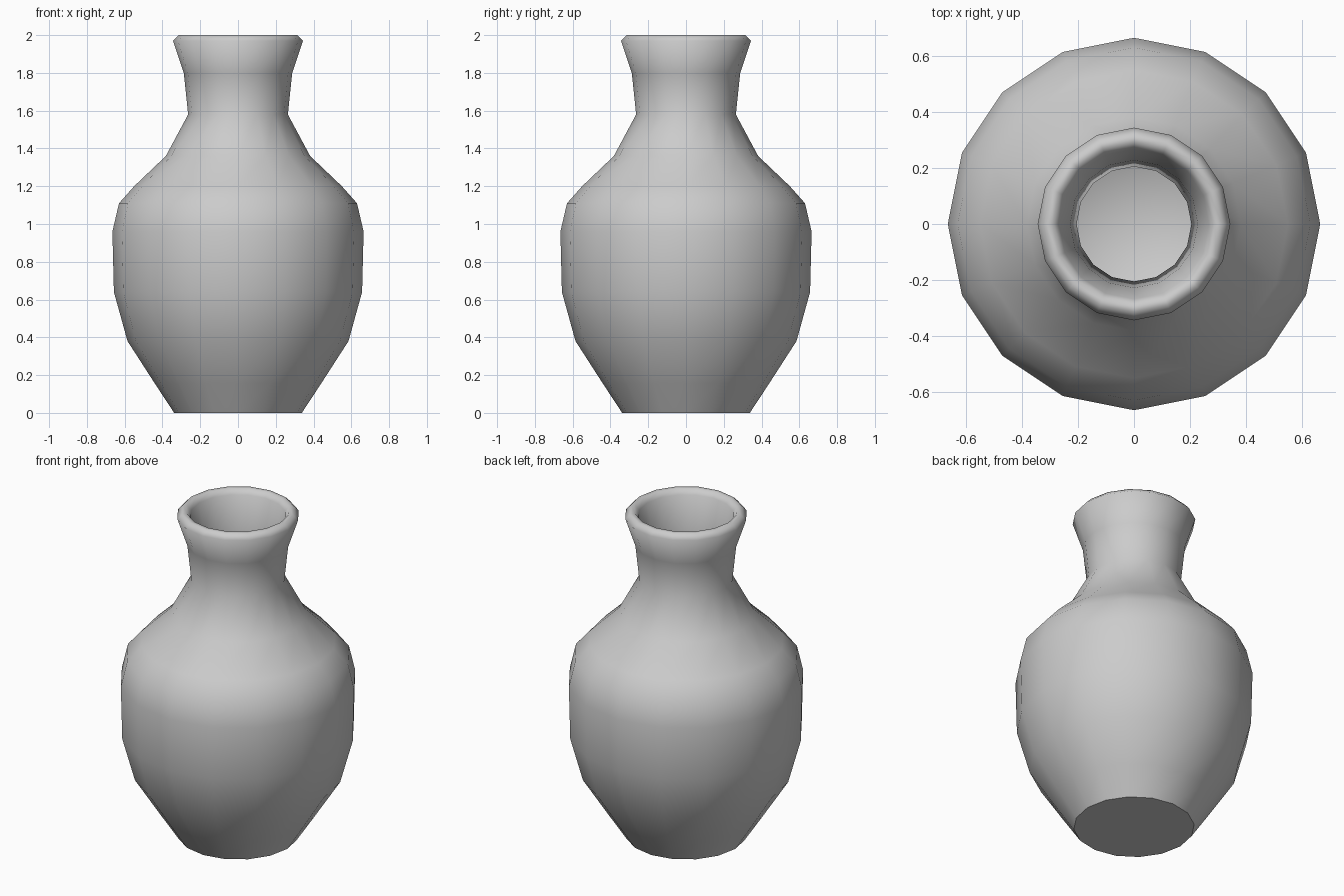
import bpy, bmesh
from math import pi, hypot

if "Cube" in bpy.data.objects:
    bpy.data.objects.remove(bpy.data.objects["Cube"])

SIDES = 16
# Outer wall from foot to rim, then inner wall back down to the floor (radius, height)
outer = [(0, 0), (0.338, 0), (0.44, 0.155), (0.585, 0.38), (0.657, 0.64),
         (0.665, 0.96), (0.63, 1.11), (0.55, 1.2), (0.382, 1.36),
         (0.264, 1.58), (0.287, 1.8), (0.344, 1.97), (0.315, 2.0)]
inner = [(0.29, 2.0), (0.268, 1.97), (0.228, 1.8), (0.205, 1.58), (0.325, 1.33),
         (0.505, 1.16), (0.575, 1.08), (0.605, 0.95), (0.597, 0.65),
         (0.53, 0.41), (0.39, 0.185), (0.305, 0.06), (0, 0.06)]

# Lathe the profile around z
bm = bmesh.new()
verts = [bm.verts.new((r, 0, z)) for r, z in outer + inner]
edges = [bm.edges.new(pair) for pair in zip(verts, verts[1:])]
bmesh.ops.spin(bm, geom=verts + edges, cent=(0, 0, 0), axis=(0, 0, 1),
               angle=2 * pi, steps=SIDES, use_duplicate=False)
bmesh.ops.remove_doubles(bm, verts=bm.verts[:], dist=0.001)
bmesh.ops.recalc_face_normals(bm, faces=bm.faces[:])

# Smooth walls, with a crisp edge around the foot
for f in bm.faces:
    f.smooth = True
for e in bm.edges:
    if all(abs(v.co.z) < 1e-4 and hypot(v.co.x, v.co.y) > 0.3 for v in e.verts):
        e.smooth = False

mesh = bpy.data.meshes.new("vase")
bm.to_mesh(mesh)
bm.free()
vase = bpy.data.objects.new("vase", mesh)
bpy.context.collection.objects.link(vase)
